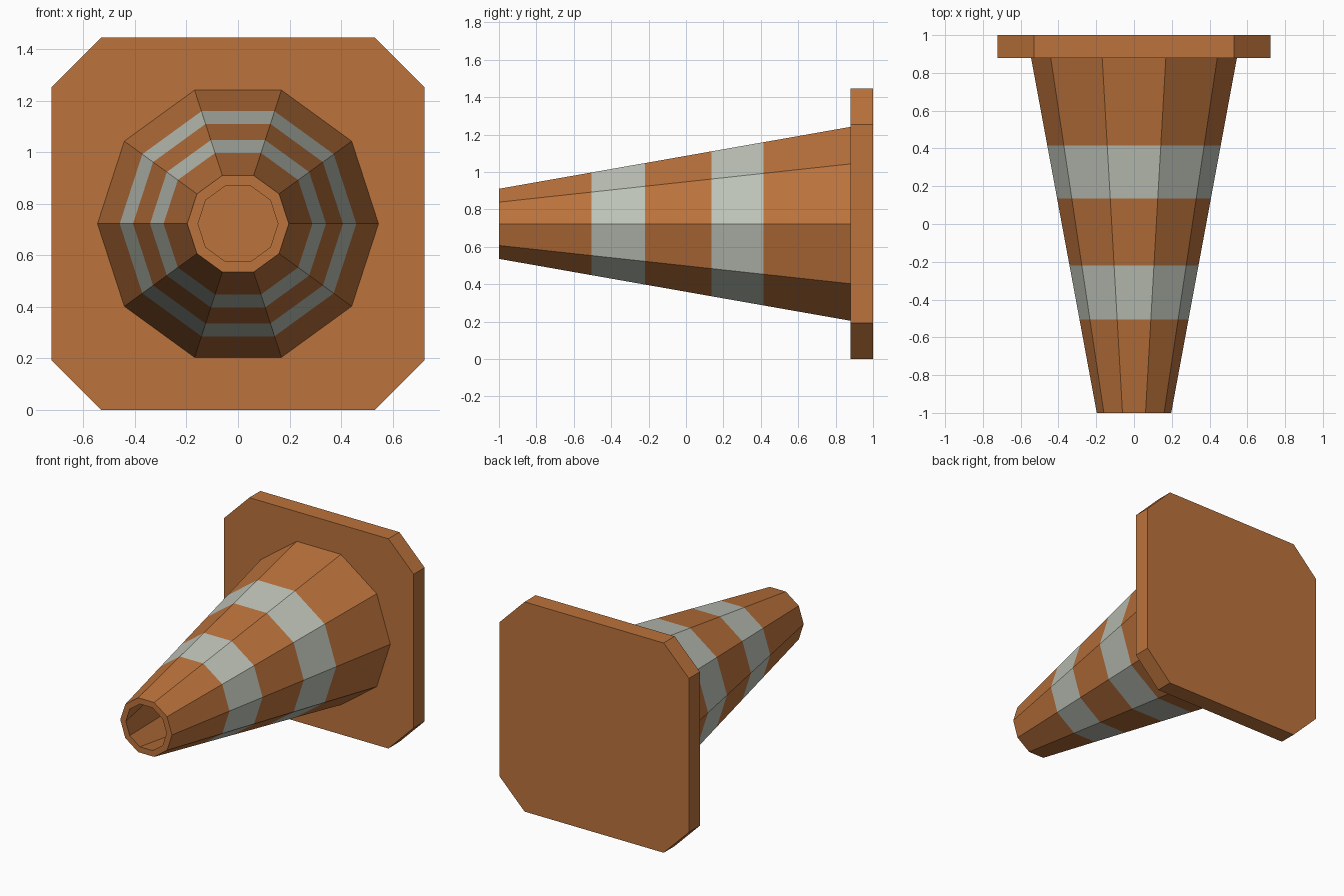
import bpy, bmesh
from math import cos, sin, pi

if "Cube" in bpy.data.objects:
    bpy.data.objects.remove(bpy.data.objects["Cube"])

CZ = 0.7225  # height of the cone axis
SIDES = 10


def material(name, rgb):
    m = bpy.data.materials.new(name)
    m.diffuse_color = (*rgb, 1)
    m.use_nodes = True
    m.node_tree.nodes["Principled BSDF"].inputs["Base Color"].default_value = m.diffuse_color
    return m


orange = material("orange", (0.50, 0.17, 0.045))
grey = material("reflective_grey", (0.52, 0.55, 0.48))


def finish(bm, name, mats):
    bmesh.ops.recalc_face_normals(bm, faces=bm.faces[:])
    me = bpy.data.meshes.new(name)
    bm.to_mesh(me)
    bm.free()
    for m in mats:
        me.materials.append(m)
    ob = bpy.data.objects.new(name, me)
    bpy.context.collection.objects.link(ob)
    return ob


# Base plate: square slab with chamfered corners
bm = bmesh.new()
h, c = CZ, 0.53
outline = [(c, -h), (h, -c), (h, c), (c, h), (-c, h), (-h, c), (-h, -c), (-c, -h)]
face = bm.faces.new([bm.verts.new((x, 0.88, CZ + z)) for x, z in outline])
ext = bmesh.ops.extrude_face_region(bm, geom=[face], use_keep_orig=True)
moved = [v for v in ext["geom"] if isinstance(v, bmesh.types.BMVert)]
bmesh.ops.translate(bm, verts=moved, vec=(0, 0.12, 0))
finish(bm, "base_plate", [orange])


# Hollow cone: closed wall profile swept round the y axis, with two grey bands
def radius(y):
    return 0.197 + (y + 1) / 1.88 * 0.348


WALL = 0.042
ys = [-1, -0.505, -0.22, 0.135, 0.415, 0.88]
profile = [(y, radius(y)) for y in ys]
profile += [(0.88, radius(0.88) - WALL), (-1, radius(-1) - WALL)]

bm = bmesh.new()
rings = [[bm.verts.new((r * cos(2 * pi * i / SIDES), y, CZ + r * sin(2 * pi * i / SIDES)))
          for i in range(SIDES)] for y, r in profile]
for k, ring in enumerate(rings):
    nxt = rings[(k + 1) % len(rings)]
    for i in range(SIDES):
        j = (i + 1) % SIDES
        f = bm.faces.new((ring[i], ring[j], nxt[j], nxt[i]))
        f.material_index = 1 if k in (1, 3) else 0
finish(bm, "cone", [orange, grey])
